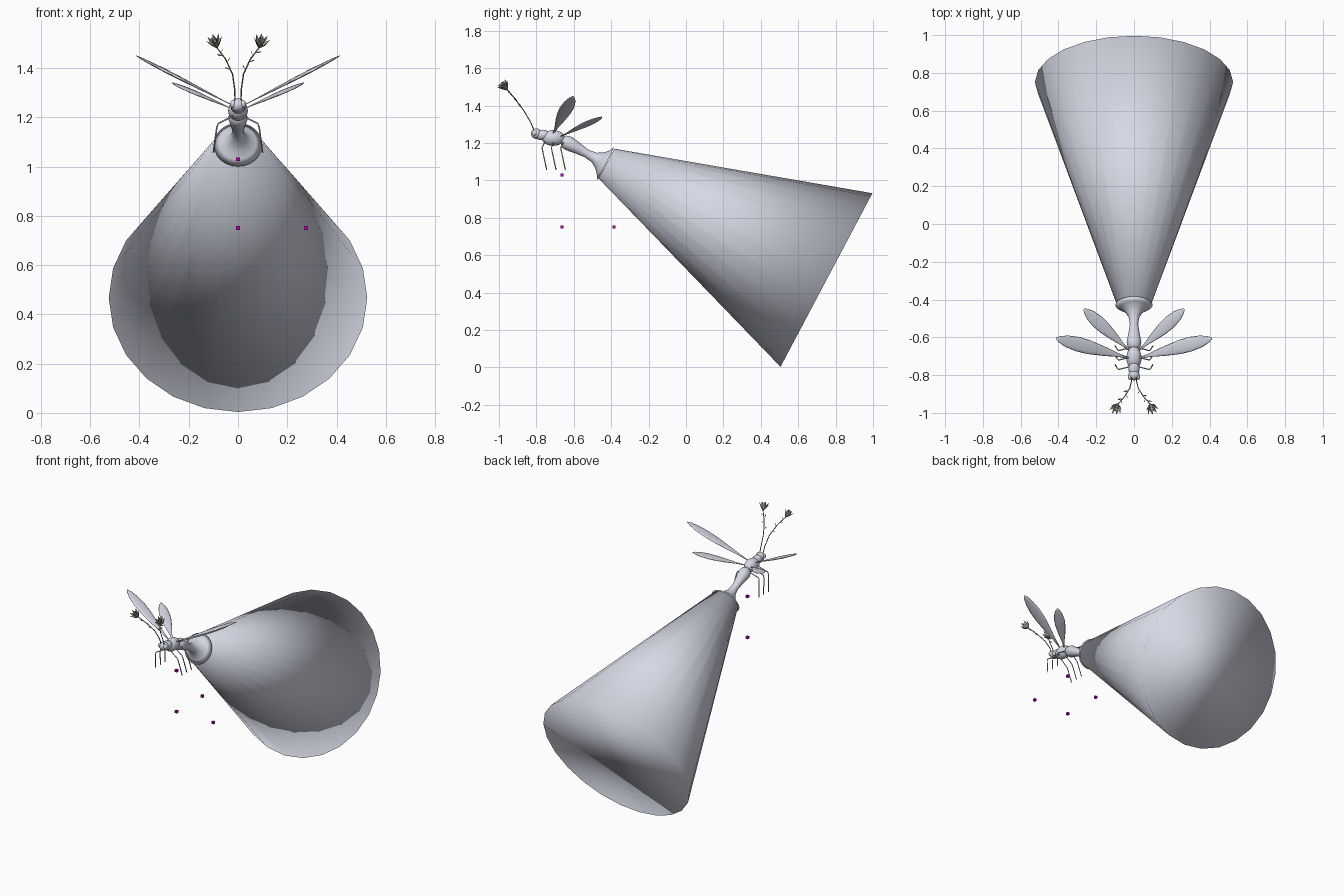
import bpy, bmesh, math
from mathutils import Vector

cube = bpy.data.objects.get("Cube")
if cube:
    bpy.data.objects.remove(cube, do_unlink=True)


def material(name, color):
    m = bpy.data.materials.new(name)
    m.use_nodes = True
    m.diffuse_color = (*color, 1)
    m.node_tree.nodes["Principled BSDF"].inputs["Base Color"].default_value = (*color, 1)
    return m


GREY = material("pale blue grey", (0.67, 0.69, 0.78))
STEM = material("olive stem", (0.28, 0.35, 0.14))
PETAL = material("grey green petal", (0.4, 0.46, 0.36))
PURPLE = material("purple", (0.48, 0.0, 0.48))


def finish(name, bm, mat, smooth=True):
    bmesh.ops.recalc_face_normals(bm, faces=bm.faces)
    mesh = bpy.data.meshes.new(name)
    bm.to_mesh(mesh)
    bm.free()
    mesh.materials.append(mat)
    for p in mesh.polygons:
        p.use_smooth = smooth
    obj = bpy.data.objects.new(name, mesh)
    bpy.context.collection.objects.link(obj)
    return obj


def loft(name, sections, side, mat, sides=12):
    """Skin elliptical sections (centre, side radius, other radius) along a path, with caps."""
    bm = bmesh.new()
    pts = [Vector(s[0]) for s in sections]
    rings = []
    for i, (_, ru, rv) in enumerate(sections):
        tangent = (pts[min(i + 1, len(pts) - 1)] - pts[max(i - 1, 0)]).normalized()
        u = Vector(side)
        u = (u - tangent * u.dot(tangent)).normalized()
        v = tangent.cross(u)
        angles = [math.tau * k / sides - math.pi / 2 for k in range(sides)]
        rings.append([bm.verts.new(pts[i] + u * ru * math.cos(a) + v * rv * math.sin(a))
                      for a in angles])
    for a, b in zip(rings, rings[1:]):
        for k in range(sides):
            n = (k + 1) % sides
            bm.faces.new((a[k], a[n], b[n], b[k]))
    bm.faces.new(rings[0])
    bm.faces.new(rings[-1])
    return finish(name, bm, mat)


def tube(name, points, radius, mat, sides=6):
    return loft(name, [(p, radius, radius) for p in points], (1, 0.3, 0.1), mat, sides)


def ball(name, centre, scale):
    bm = bmesh.new()
    bmesh.ops.create_uvsphere(bm, u_segments=20, v_segments=12, radius=1)
    bmesh.ops.scale(bm, vec=scale, verts=bm.verts)
    bmesh.ops.translate(bm, vec=centre, verts=bm.verts)
    return finish(name, bm, GREY)


def blade(bm, base, direction, across, length, width):
    """Thin pointed leaf made of two bent quads."""
    d, w = direction.normalized(), across.normalized() * width
    normal = d.cross(w).normalized()
    mid = base + d * length * 0.6
    a, tip = bm.verts.new(base), bm.verts.new(base + d * length)
    l, r = bm.verts.new(mid + w), bm.verts.new(mid - w)
    c = bm.verts.new(mid - normal * width * 0.4)
    for f in ((a, l, c), (a, c, r), (l, tip, c), (c, tip, r)):
        bm.faces.new(f)


# Large closed cone, smooth over its flat ends
NARROW, WIDE = Vector((0, -0.425, 1.09)), Vector((0, 0.751, 0.4675))
loft("cone", [(NARROW, 0.09, 0.09), (WIDE, 0.525, 0.525)], (1, 0, 0), GREY, 24)

# Abdomen flaring into a bell over the narrow end
abdomen = [(-0.665, 1.21, 0.018), (-0.65, 1.207, 0.034), (-0.625, 1.197, 0.039),
           (-0.58, 1.172, 0.03), (-0.53, 1.143, 0.022), (-0.49, 1.122, 0.029),
           (-0.46, 1.106, 0.05), (-0.442, 1.096, 0.074), (-0.428, 1.089, 0.099)]
loft("abdomen_bell", [((0, y, z), r, r) for y, z, r in abdomen], (1, 0, 0), GREY, 24)

# Head and thorax
ball("head", (0, -0.8, 1.25), (0.029, 0.028, 0.028))
ball("neck", (0, -0.768, 1.243), (0.029, 0.045, 0.028))
ball("thorax", (0, -0.71, 1.227), (0.04, 0.062, 0.042))

WING_SHAPE = [(0, 0.1), (0.15, 0.25), (0.35, 0.65), (0.55, 0.95), (0.7, 1.0),
              (0.85, 0.8), (0.95, 0.45), (1, 0.08)]


def wing(name, root, tip, across, half_width, sx):
    root, tip = Vector(root), Vector(tip)
    flip = Vector((sx, 1, 1))
    sections = [(root.lerp(tip, t) * flip, half_width * w, 0.006 * w + 0.001)
                for t, w in WING_SHAPE]
    loft(name, sections, Vector(across) * flip, GREY, 12)


for sx, label in ((1, "left"), (-1, "right")):
    ball(label + "_eye", (sx * 0.02, -0.81, 1.254), (0.013, 0.015, 0.016))

    # Wings
    wing(label + "_front_wing", (0.025, -0.71, 1.25), (0.413, -0.605, 1.45),
         (-0.26, 1, -0.05), 0.039, sx)
    wing(label + "_rear_wing", (0.025, -0.67, 1.235), (0.266, -0.45, 1.34),
         (-0.64, 0.75, -0.1), 0.035, sx)

    # Legs
    for part, y in (("front", -0.765), ("middle", -0.715), ("rear", -0.665)):
        tube(label + "_" + part + "_leg",
             [(sx * 0.02, y + 0.01, 1.205), (sx * 0.08, y - 0.005, 1.175),
              (sx * 0.086, y - 0.002, 1.16), (sx * 0.1, y + 0.02, 1.057)], 0.0032, GREY)

    # Antenna stem
    path = [Vector((sx * x, y, z)) for x, y, z in
            ((0.012, -0.81, 1.262), (0.013, -0.83, 1.31), (0.022, -0.868, 1.375),
             (0.05, -0.914, 1.436), (0.085, -0.953, 1.482))]
    tube(label + "_antenna", path, 0.0028, STEM)

    # Small leaves along the stem
    bm = bmesh.new()
    for i, t, turn in ((2, 0.3, 1), (2, 0.8, -1), (3, 0.3, 1), (3, 0.55, -1)):
        d = (path[i + 1] - path[i]).normalized()
        out = d.cross(Vector((0, 0.7, 0.7))).normalized() * turn
        blade(bm, path[i].lerp(path[i + 1], t), d + out, d.cross(out), 0.028, 0.005)
    finish(label + "_antenna_leaves", bm, STEM, False)

    # Blossom with an inner and an outer whorl of upright petals
    axis = Vector((sx * 0.25, -0.6, 0.75)).normalized()
    u = axis.orthogonal().normalized()
    v = axis.cross(u)
    bm = bmesh.new()
    for spread, length, count, shift in ((0.6, 0.066, 8, 0), (0.25, 0.06, 6, 0.4)):
        for k in range(count):
            a = math.tau * k / count + shift
            out = u * math.cos(a) + v * math.sin(a)
            blade(bm, path[-1] - axis * 0.004, axis + out * spread,
                  axis.cross(out), length, 0.008)
    finish(label + "_blossom", bm, PETAL, False)

# Small marker cubes
for name, centre in (("upper", (0, -0.663, 1.03)), ("corner", (0, -0.663, 0.75)),
                     ("back", (0, -0.385, 0.75)), ("side", (0.277, -0.663, 0.75))):
    bm = bmesh.new()
    bmesh.ops.create_cube(bm, size=0.016)
    bmesh.ops.translate(bm, vec=centre, verts=bm.verts)
    finish(name + "_marker_cube", bm, PURPLE, False)
